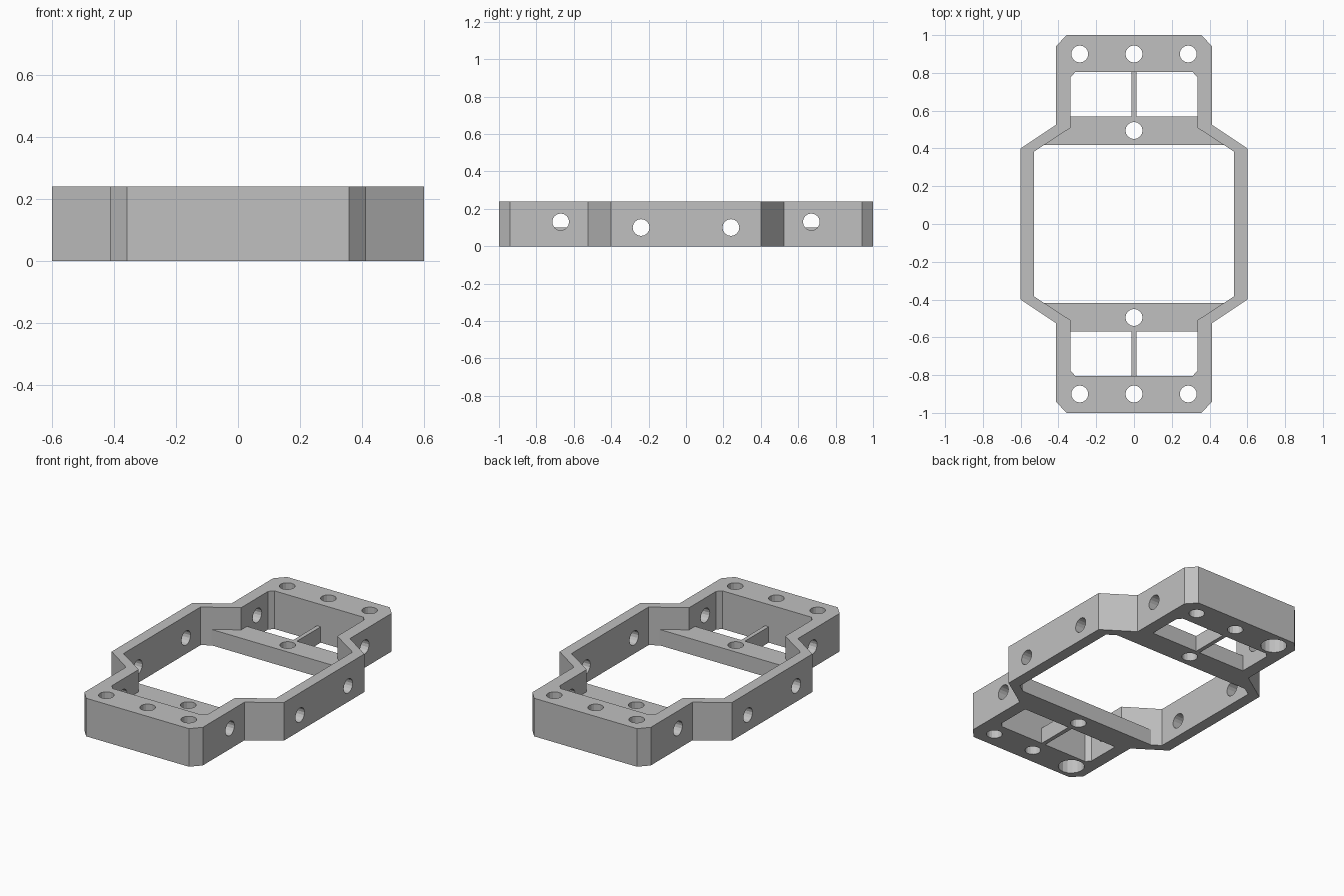
import bpy
import bmesh
from mathutils import Matrix

if "Cube" in bpy.data.objects:
    bpy.data.objects.remove(bpy.data.objects["Cube"], do_unlink=True)

HEIGHT = 0.24
BAR_HEIGHT = 0.10
HOLE_R = 0.045

grey = bpy.data.materials.new("plain grey")
grey.use_nodes = True
grey.diffuse_color = (0.53, 0.53, 0.53, 1)
bsdf = next(n for n in grey.node_tree.nodes if n.type == 'BSDF_PRINCIPLED')
bsdf.inputs["Base Color"].default_value = (0.53, 0.53, 0.53, 1)


def add_object(name, bm):
    bmesh.ops.recalc_face_normals(bm, faces=bm.faces)
    mesh = bpy.data.meshes.new(name)
    bm.to_mesh(mesh)
    bm.free()
    mesh.materials.append(grey)
    obj = bpy.data.objects.new(name, mesh)
    bpy.context.collection.objects.link(obj)
    return obj


def prism(name, points, z0, z1):
    """Extrude a plan outline from z0 to z1."""
    bm = bmesh.new()
    face = bm.faces.new([bm.verts.new((x, y, z0)) for x, y in points])
    new = bmesh.ops.extrude_face_region(bm, geom=[face])["geom"]
    for v in new:
        if isinstance(v, bmesh.types.BMVert):
            v.co.z = z1
    return add_object(name, bm)


def cylinder(name, centre, radius, depth, axis='Z'):
    bm = bmesh.new()
    turn = Matrix.Rotation(1.5707963, 4, 'Y') if axis == 'X' else Matrix()
    bmesh.ops.create_cone(bm, cap_ends=True, segments=16, radius1=radius,
                          radius2=radius, depth=depth,
                          matrix=Matrix.Translation(centre) @ turn)
    return add_object(name, bm)


def combine(target, tool, operation):
    mod = target.modifiers.new(operation.lower(), 'BOOLEAN')
    mod.operation = operation
    mod.solver = 'EXACT'
    mod.object = tool
    bpy.context.view_layer.objects.active = target
    bpy.ops.object.modifier_apply(modifier=mod.name)
    bpy.data.objects.remove(tool, do_unlink=True)


def four_way(quarter):
    """Mirror a quarter outline (running from +y end to side) into a loop."""
    right = quarter + [(x, -y) for x, y in reversed(quarter)]
    return right + [(-x, y) for x, y in reversed(right)]


# Outer wall with its stepped, chamfered outline
outer = [(0.358, 1.0), (0.413, 0.94), (0.413, 0.525), (0.60, 0.40)]
inner = [(0.31, 0.805), (0.335, 0.778), (0.335, 0.51), (0.53, 0.383)]
frame = prism("frame", four_way(outer), 0, HEIGHT)
combine(frame, prism("opening", four_way(inner), -0.1, HEIGHT + 0.1), 'DIFFERENCE')

# Low crossbars, each with a thin rib to the end block
half_bar = [(0.50, 0.418), (0.36, 0.52), (0.36, 0.568), (0.013, 0.568), (0.013, 0.84)]
for side in (1, -1):
    bar = [(x, y * side) for x, y in half_bar]
    bar += [(-x, y) for x, y in reversed(bar)]
    combine(frame, prism("crossbar", bar, 0, BAR_HEIGHT), 'UNION')

for side in (1, -1):
    # Vertical bolt holes through the end blocks and crossbars
    for x, y in ((-0.287, 0.90), (0, 0.90), (0.287, 0.90), (0, 0.495)):
        combine(frame, cylinder("bolt_hole", (x, y * side, 0.12), HOLE_R, 0.6), 'DIFFERENCE')
    # Wide recess under one bolt hole at each end
    combine(frame, cylinder("recess", (-0.287, 0.90 * side, 0.02), 0.075, 0.24), 'DIFFERENCE')
    # Cross holes through each side wall, stopping short of the ribs
    for y, z, x in ((0.24, 0.10, 0.57), (0.67, 0.13, 0.374)):
        for flank in (1, -1):
            combine(frame, cylinder("cross_hole", (x * flank, y * side, z),
                                    HOLE_R, 0.2, 'X'), 'DIFFERENCE')
